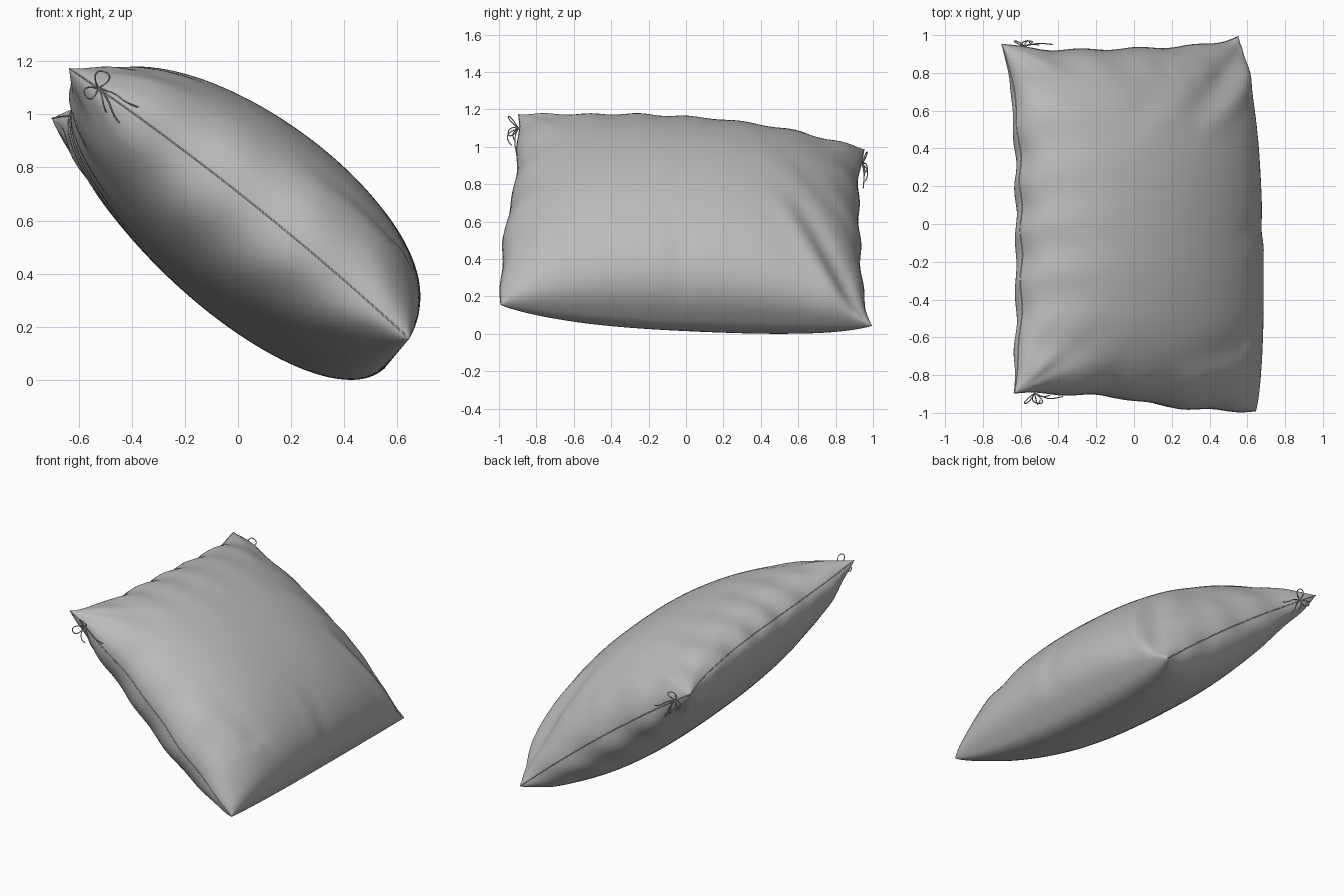
import bpy, bmesh, math
from mathutils import Vector

cube = bpy.data.objects.get("Cube")
if cube:
    bpy.data.objects.remove(cube)


def material(name, rgb):
    m = bpy.data.materials.new(name)
    m.use_nodes = True
    m.diffuse_color = (*rgb, 1)
    m.node_tree.nodes["Principled BSDF"].inputs["Base Color"].default_value = (*rgb, 1)
    return m


cloth = material("grey cloth", (0.5, 0.5, 0.5))

# The pillow leans: AXIS runs from its raised edge down to its low edge
CENTRE = Vector((-0.01, 0, 0.59))
AXIS = Vector((0.767, 0, -0.641))
NORMAL = Vector((0.641, 0, 0.767))
ACROSS = Vector((0, 1, 0))


def bell(d, width):
    return math.exp(-(d / width) ** 2)


def groove(s, t, a, b, width):
    """Fold that deepens from a to b: a dip with a ridge beside it."""
    p, a, b = Vector((s, t)), Vector(a), Vector(b)
    d = b - a
    k = max(0, min(1, (p - a).dot(d) / d.length_squared))
    off = p - a - d * k
    side = off.length * (1 if d.x * off.y - d.y * off.x > 0 else -1)
    return k * (2 - k) * (bell(side + width, width) * 0.7 - bell(side, width))


def gathers(s, t, corner):
    """Creases that fan out from a tied corner."""
    ds, dt = s + 1, abs(t - corner)
    r = math.hypot(ds, dt)
    return math.cos(11 * math.atan2(ds, dt)) * min(1, r * 6) * math.exp(-r / 0.22)


def cloth_point(s, t, side):
    """Point of the pillow; s runs down the slope, t from front to back."""
    # outline of the seam, slightly twisted
    low, high = 0.785, -0.75 - 0.065 * t ** 4 + 0.035 * t
    u = high + (low - high) * (s + 1) / 2
    front = -0.942 - 0.042 * math.tanh(3 * (s - 0.05)) - 0.008 * s ** 3
    back = 0.972 + 0.018 * s - 0.045 * (1 - s ** 4)
    y = front + (back - front) * (t + 1) / 2
    twist = 0.6 * t + 0.4 * t ** 3
    h = -0.02 - (0.083 - 0.01 * s) * twist + 0.03 * (1 + s - s * s) * t * t

    # scalloped upper edge and wavy ends
    edge = math.exp(-(1 + s) / 0.2)
    wave = math.sin(17 * t + 2 * math.sin(3 * t))
    u += 0.010 * edge * wave * (1 - t ** 4)
    y += 0.006 * math.sin(13 * s) * t ** 8

    # plump filling: blunt low edge above, boxier ends below
    if side > 0:
        fill = (1 + s) ** 0.46 * (1 - s) ** 0.37 * (1 - abs(t) ** 2.4) ** 0.53
        puff = 0.435 * fill
    else:
        fill = (1 + s) ** 0.5 * (1 - s) ** 0.45 * (1 - abs(t) ** 3.2) ** 0.4
        puff = 0.295 * fill * (1 + 0.12 * s * t)

    # folds
    crease = 0.014 * edge * math.sin(21 * t + side)
    crease += 0.014 * (gathers(s, t, -1) + gathers(s, t, 1))
    crease += 0.008 * bell(1 - abs(t), 0.15) * math.sin(15 * s + 2 * t)
    if side > 0:
        crease += 0.045 * groove(s, t, (0.1, 0.6), (0.93, 0.93), 0.08)
        crease += 0.010 * groove(s, t, (-0.5, 0.5), (0.1, 0.85), 0.1)
        crease += 0.012 * groove(s, t, (0.45, -0.05), (0.95, -0.03), 0.07)
        crease += 0.012 * groove(s, t, (0.0, -0.8), (0.6, -0.65), 0.09)
    h += side * max(0, puff + crease * min(1, fill * 3))
    return CENTRE + AXIS * u + ACROSS * y + NORMAL * h


def spaced(n):
    """Samples from -1 to 1, closer together near the ends."""
    return [math.sin(math.pi / 2 * (2 * i / n - 1)) for i in range(n + 1)]


# pillow: two cloth panels joined along the seam
bm = bmesh.new()
rows, cols = spaced(56), spaced(72)
for side in (1, -1):
    grid = [[bm.verts.new(cloth_point(s, t, side)) for t in cols] for s in rows]
    for a, b in zip(grid, grid[1:]):
        for j in range(len(cols) - 1):
            quad = [a[j], b[j], b[j + 1], a[j + 1]]
            bm.faces.new(quad if side > 0 else quad[::-1])
bmesh.ops.remove_doubles(bm, verts=bm.verts, dist=0.0005)
drop = min(v.co.z for v in bm.verts)
shift = Vector((0, 0, -drop))
bmesh.ops.translate(bm, verts=bm.verts, vec=shift)
bmesh.ops.recalc_face_normals(bm, faces=bm.faces)
mesh = bpy.data.meshes.new("pillow")
bm.to_mesh(mesh)
bm.free()
mesh.materials.append(cloth)
pillow = bpy.data.objects.new("pillow", mesh)
bpy.context.collection.objects.link(pillow)
bpy.context.view_layer.objects.active = pillow
pillow.select_set(True)
bpy.ops.object.shade_smooth_by_angle(angle=math.radians(60))


def cord(name, paths, radius):
    curve = bpy.data.curves.new(name, "CURVE")
    curve.dimensions = "3D"
    curve.bevel_depth = radius
    curve.bevel_resolution = 1
    curve.resolution_u = 6
    for path in paths:
        sp = curve.splines.new("NURBS")
        sp.points.add(len(path) - 1)
        for p, co in zip(sp.points, path):
            p.co = (*(Vector(co) + shift), 1)
        sp.use_endpoint_u = True
        sp.order_u = 3
    curve.materials.append(cloth)
    bpy.context.collection.objects.link(bpy.data.objects.new(name, curve))


# stitched seam along both ends and the upper edge
path = [(s, -1) for s in rows[::-1]] + [(-1, t) for t in cols[1:]] + [(s, 1) for s in rows[1:]]
cord("seam", [[cloth_point(s, t, 1) for s, t in path]], 0.003)


# tied bows: two loops and three loose ends at each pillow end
def bow(name, knot, out, flare):
    def at(x, z, lift):
        return knot + Vector((x, out * lift * flare, z))

    def loop(angle, size):
        c, s = math.cos(angle), math.sin(angle)
        shape = [(0, 0), (0.5, 0.5), (1, 0.45), (1.15, 0), (1, -0.45), (0.5, -0.4), (0, 0)]
        return [at(size * (a * c - b * s), size * (a * s + b * c), 0.05 * a) for a, b in shape]

    def tail(x, z, lift):
        return [at(0, 0, 0), at(x * 0.4, z * 0.2, lift), at(x * 0.7, z * 0.8, lift), at(x, z, lift * 0.6)]

    cord(name, [loop(1.2, 0.06), loop(3.6, 0.05), tail(0.15, -0.07, 0.03),
                tail(0.08, -0.13, 0.02), tail(0.03, -0.09, 0.06)], 0.003)


bow("front_bow", cloth_point(-0.84, -1, 1) + Vector((0, -0.005, 0)), -1, 1)
bow("back_bow", cloth_point(-0.82, 1, 1) + Vector((0, 0.003, 0)), 1, 0.5)
